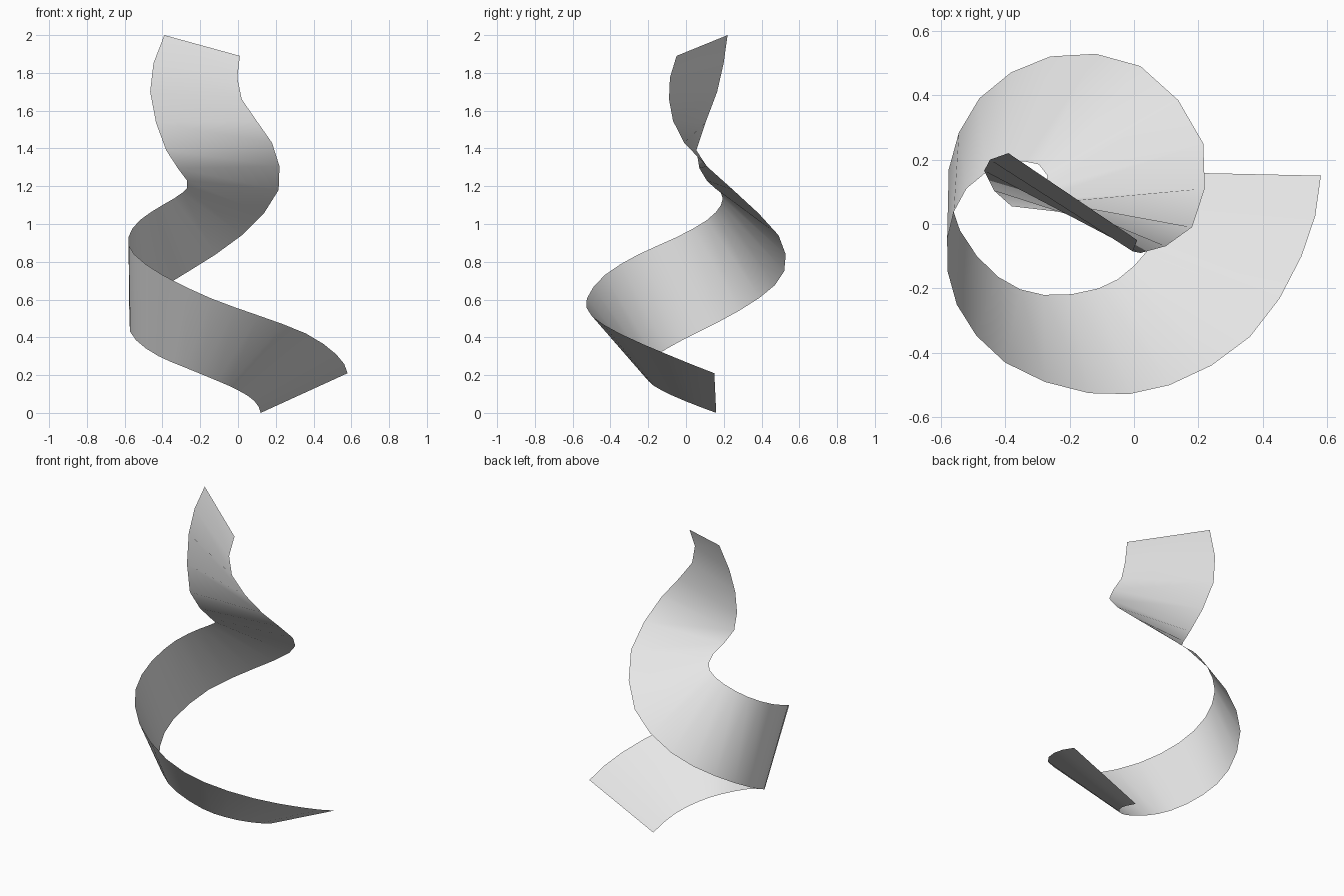
import bpy
import bmesh
from mathutils import Vector

default_cube = bpy.data.objects.get("Cube")
if default_cube:
    bpy.data.objects.remove(default_cube, do_unlink=True)


def make_material(name, colour):
    material = bpy.data.materials.new(name)
    material.use_nodes = True
    material.diffuse_color = colour
    material.node_tree.nodes["Principled BSDF"].inputs["Base Color"].default_value = colour
    return material


def double_points(points):
    """Keep every control point and add a smooth point between neighbours."""
    points = [Vector(point) for point in points]
    before = points[0] * 3 - points[1] * 3 + points[2]
    after = points[-1] * 3 - points[-2] * 3 + points[-3]
    padded = [before] + points + [after]
    result = []
    for a, b, c, d in zip(padded, padded[1:], padded[2:], padded[3:]):
        result += [b, ((b + c) * 9 - a - d) / 16]
    return result + [points[-1]]


def make_ribbon(name, first_rail, second_rail, material):
    """Span two edge curves with a single strip of quads."""
    mesh = bpy.data.meshes.new(name)
    bm = bmesh.new()
    first_edge = [bm.verts.new(point) for point in double_points(first_rail)]
    second_edge = [bm.verts.new(point) for point in double_points(second_rail)]
    strip = zip(first_edge, first_edge[1:], second_edge[1:], second_edge)
    for corners in strip:
        face = bm.faces.new(corners)
        face.smooth = True
    bm.to_mesh(mesh)
    bm.free()
    mesh.materials.append(material)
    ribbon = bpy.data.objects.new(name, mesh)
    bpy.context.collection.objects.link(ribbon)
    return ribbon


# Lower edge of the ribbon, from its foot to its tip
lower_edge = [
    (.12, .16, 0), (.085, -.01, .065), (0, -.13, .12), (-.11, -.2, .17),
    (-.28, -.22, .24), (-.42, -.165, .3), (-.54, -.02, .385),
    (-.575, .17, .48), (-.48, .39, .61), (-.26, .52, .75), (.02, .49, .94),
    (.215, .25, 1.18), (.18, -.01, 1.43), (.02, -.09, 1.66), (.01, -.05, 1.89),
]

# Upper edge of the ribbon, matched rung by rung with the lower edge
upper_edge = [
    (.58, .15, .21), (.52, -.1, .31), (.36, -.35, .42), (.11, -.5, .515),
    (-.14, -.525, .605), (-.4, -.43, .73), (-.55, -.25, .84),
    (-.58, -.05, .93), (-.52, .11, 1.02), (-.4, .185, 1.1), (-.295, .185, 1.165),
    (-.27, .11, 1.23), (-.38, .055, 1.39), (-.465, .165, 1.7), (-.39, .22, 2),
]

# Twisting ribbon
light_grey = make_material("light grey", (.8, .8, .8, 1))
make_ribbon("spiral_ribbon", lower_edge, upper_edge, light_grey)
